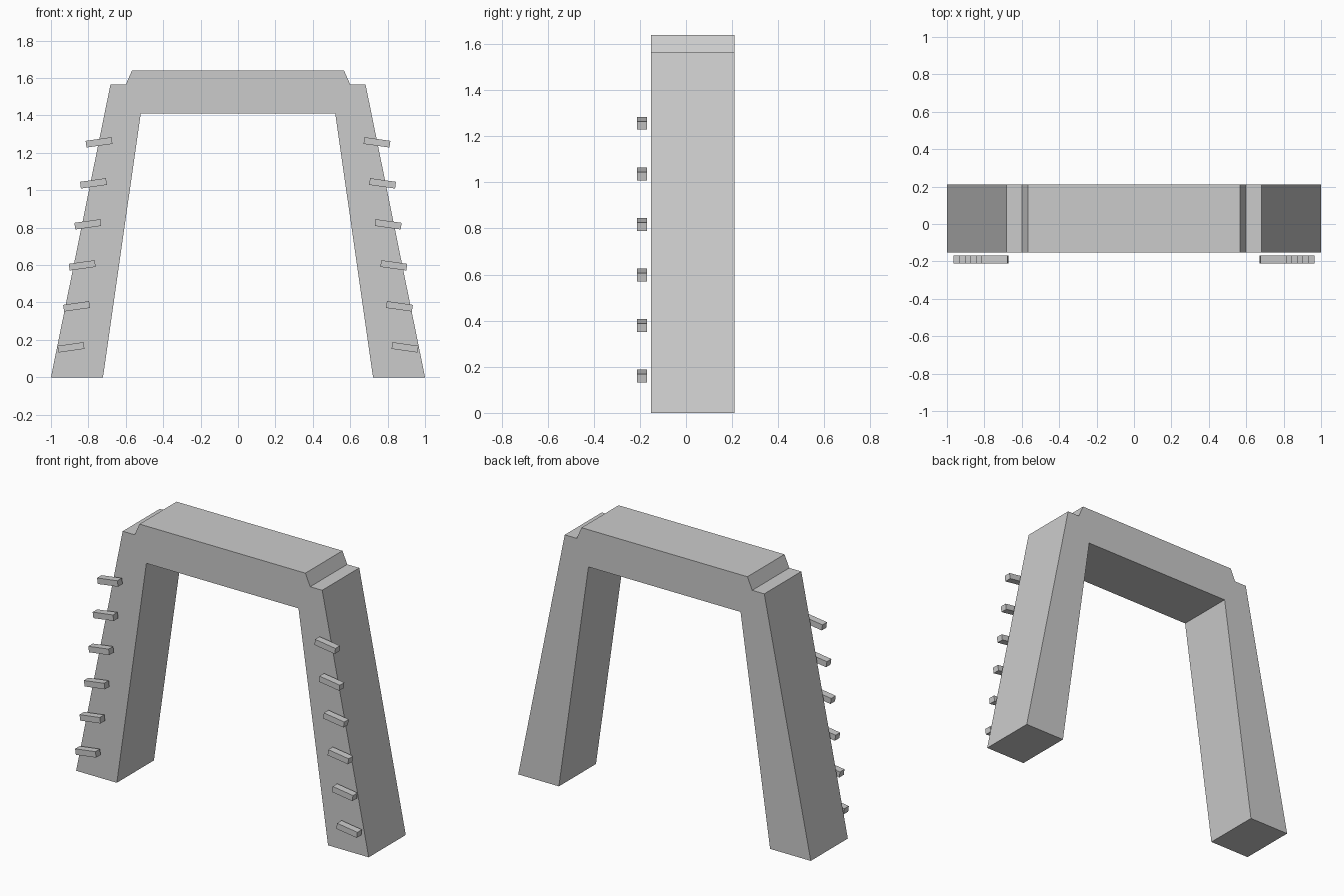
import bpy, bmesh
from math import radians
from mathutils import Matrix

if "Cube" in bpy.data.objects:
    bpy.data.objects.remove(bpy.data.objects["Cube"])


def finish(name, bm):
    bmesh.ops.recalc_face_normals(bm, faces=bm.faces)
    mesh = bpy.data.meshes.new(name)
    bm.to_mesh(mesh)
    bm.free()
    obj = bpy.data.objects.new(name, mesh)
    bpy.context.collection.objects.link(obj)
    return obj


# Arch frame: half outline mirrored, then extruded along y
half = [(0.52, 1.41), (0.722, 0), (1, 0), (0.682, 1.565), (0.60, 1.565), (0.567, 1.64)]
outline = half + [(-x, z) for x, z in reversed(half)]
FRONT, BACK = -0.152, 0.21
bm = bmesh.new()
face = bm.faces.new([bm.verts.new((x, FRONT, z)) for x, z in outline])
ext = bmesh.ops.extrude_face_region(bm, geom=[face])
bmesh.ops.translate(bm, vec=(0, BACK - FRONT, 0),
                    verts=[g for g in ext["geom"] if isinstance(g, bmesh.types.BMVert)])
finish("arch_frame", bm)

# Tilted rungs climbing the front of both legs
COUNT = 6
for side, label in ((-1, "left"), (1, "right")):
    for i in range(COUNT):
        t = i / (COUNT - 1)
        x = side * (0.893 - 0.150 * t)
        z = 0.16 + 1.096 * t
        bm = bmesh.new()
        bmesh.ops.create_cube(bm, size=1, matrix=(
            Matrix.Translation((x, -0.1905, z))
            @ Matrix.Rotation(radians(8 * side), 4, 'Y')
            @ Matrix.Diagonal((0.14, 0.044, 0.036, 1))))
        finish(f"{label}_rung_{i + 1}", bm)
